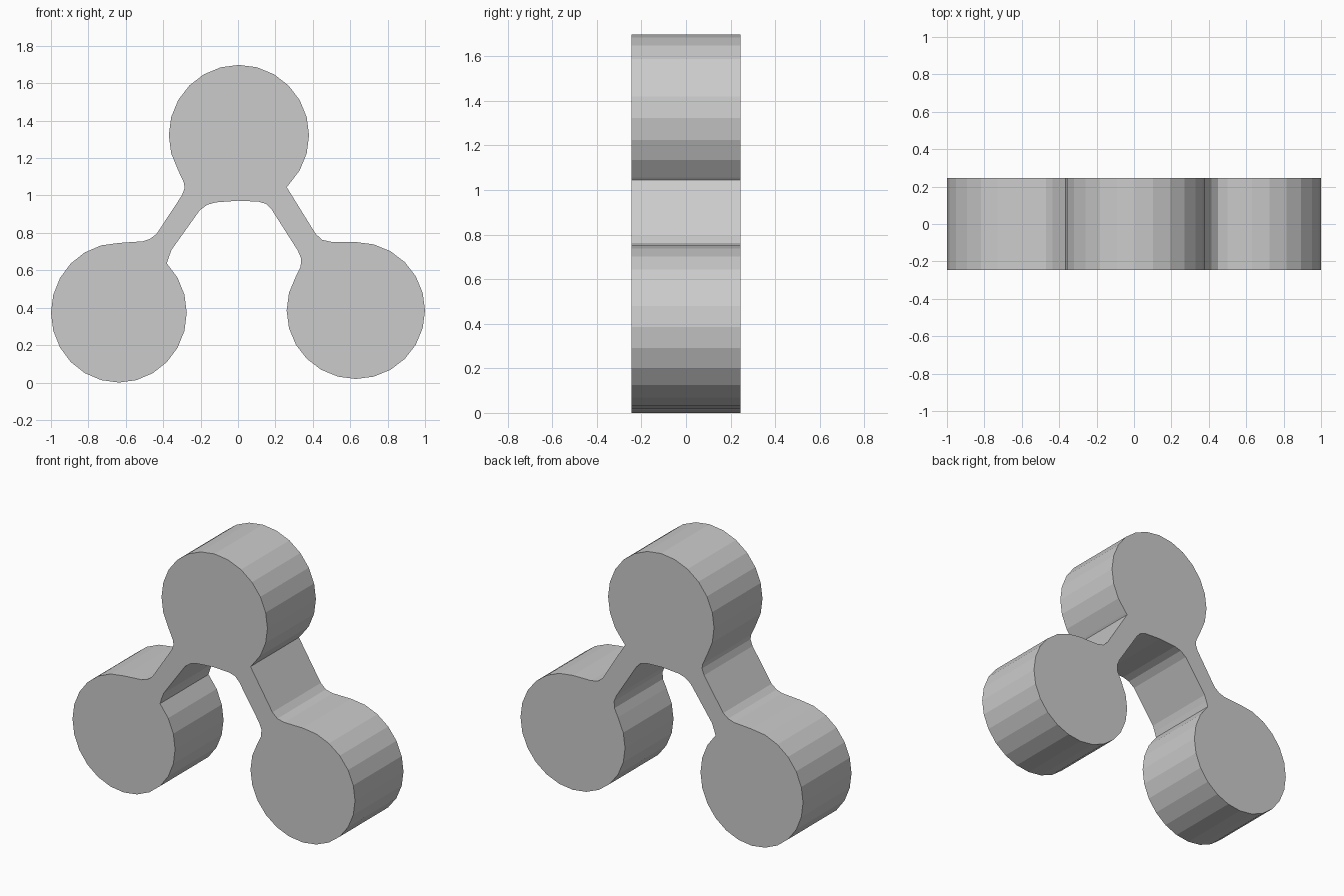
import bpy, bmesh
from math import sin, cos, radians

if "Cube" in bpy.data.objects:
    bpy.data.objects.remove(bpy.data.objects["Cube"])

HALF_DEPTH = 0.245


def arc(cx, cz, rx, rz, start, end, step=15):
    """Clockwise arc of points, angles in degrees."""
    n = round((start - end) / step)
    return [(cx + rx * cos(radians(start - i * step)),
             cz + rz * sin(radians(start - i * step))) for i in range(n + 1)]


# One closed outline, clockwise: three round lobes joined by filleted arms
outline = []
# top lobe
outline += arc(0.005, 1.322, 0.375, 0.376, 210, -45)
# right arm, outer edge with a sharp notch at the top lobe
outline += [(0.26, 1.045), (0.415, 0.795), (0.45, 0.763), (0.50, 0.752)]
# lower right lobe
outline += arc(0.63, 0.385, 0.37, 0.366, 90, -210)
# inner edge: right arm, underside of the hub, left arm
outline += [(0.335, 0.62), (0.337, 0.665), (0.32, 0.705),
            (0.18, 0.925), (0.15, 0.955), (0.11, 0.967), (0.0, 0.972),
            (-0.12, 0.963), (-0.165, 0.95), (-0.205, 0.92),
            (-0.355, 0.71), (-0.37, 0.67)]
# lower left lobe
outline += arc(-0.637, 0.373, 0.363, 0.373, 45, -270)
# left arm, outer edge
outline += [(-0.51, 0.755), (-0.47, 0.768), (-0.435, 0.795),
            (-0.30, 1.0), (-0.285, 1.04), (-0.29, 1.07)]

# Extrude the outline front to back
bm = bmesh.new()
face = bm.faces.new([bm.verts.new((x, -HALF_DEPTH, z)) for x, z in outline])
ext = bmesh.ops.extrude_face_region(bm, geom=[face], use_keep_orig=True)
moved = [v for v in ext["geom"] if isinstance(v, bmesh.types.BMVert)]
bmesh.ops.translate(bm, verts=moved, vec=(0, 2 * HALF_DEPTH, 0))
bmesh.ops.recalc_face_normals(bm, faces=bm.faces)

mesh = bpy.data.meshes.new("three_lobed_plate")
bm.to_mesh(mesh)
bm.free()
plate = bpy.data.objects.new("three_lobed_plate", mesh)
bpy.context.collection.objects.link(plate)
